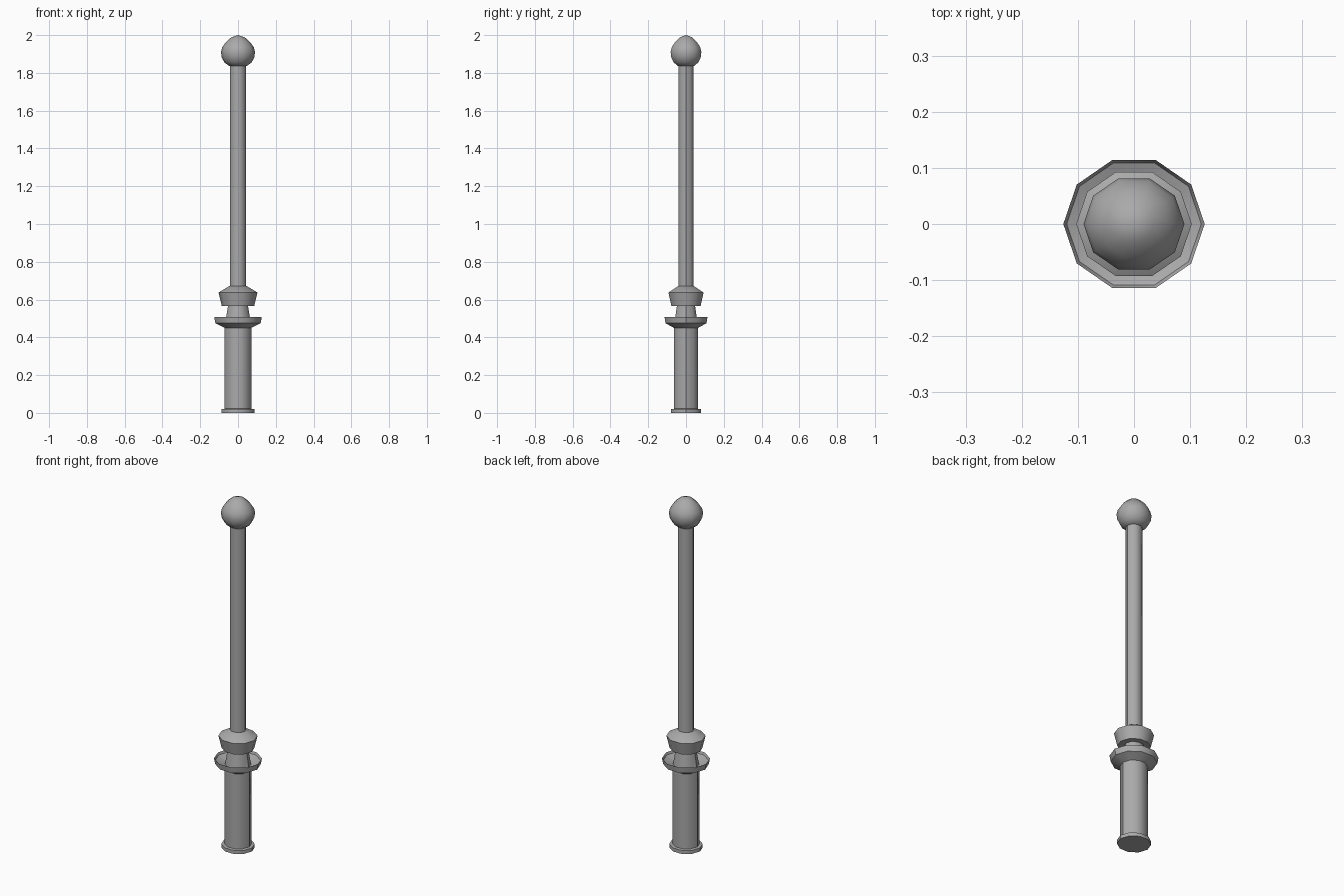
import bpy
import bmesh
from math import cos, sin, pi, radians

if "Cube" in bpy.data.objects:
    bpy.data.objects.remove(bpy.data.objects["Cube"])

SIDES = 10
DEPTH = 0.95  # the post is slightly shallower than wide

grey = bpy.data.materials.new("dark_grey")
grey.diffuse_color = (0.4, 0.4, 0.4, 1)
grey.use_nodes = True
grey.node_tree.nodes["Principled BSDF"].inputs["Base Color"].default_value = grey.diffuse_color


def lathe(name, profile, smooth_angle):
    """Revolve (radius, z) points into a closed ten-sided solid."""
    bm = bmesh.new()
    rings = []
    for r, z in profile:
        if r == 0:
            rings.append([bm.verts.new((0, 0, z))] * SIDES)
        else:
            rings.append([bm.verts.new((r * cos(2 * pi * i / SIDES),
                                        r * DEPTH * sin(2 * pi * i / SIDES), z))
                          for i in range(SIDES)])
    for low, high in zip(rings, rings[1:]):
        for i in range(SIDES):
            j = (i + 1) % SIDES
            bm.faces.new(dict.fromkeys((low[i], low[j], high[j], high[i])))
    for ring in (rings[0], rings[-1]):
        if len(set(ring)) > 1:
            bm.faces.new(ring)
    bmesh.ops.recalc_face_normals(bm, faces=bm.faces[:])
    mesh = bpy.data.meshes.new(name)
    bm.to_mesh(mesh)
    bm.free()
    mesh.materials.append(grey)
    obj = bpy.data.objects.new(name, mesh)
    bpy.context.collection.objects.link(obj)
    bpy.ops.object.select_all(action='DESELECT')
    obj.select_set(True)
    bpy.context.view_layer.objects.active = obj
    bpy.ops.object.shade_smooth_by_angle(angle=radians(smooth_angle))
    return obj


# Lower post: foot, column, dished flange, tapering neck, collar
lathe("lower_post", [
    (0.088, 0), (0.088, 0.02), (0.071, 0.022), (0.071, 0.45),
    (0.12, 0.475), (0.126, 0.508), (0.12, 0.495), (0.068, 0.475),
    (0.053, 0.567), (0.086, 0.567), (0.103, 0.637), (0.043, 0.673)], 37)

# Slim upper shaft
lathe("shaft", [(0.043, 0.673), (0.043, 1.838)], 37)

# Rounded, slightly pointed finial
lathe("finial", [
    (0.046, 1.836), (0.072, 1.855), (0.086, 1.882), (0.09, 1.91),
    (0.084, 1.935), (0.065, 1.962), (0.035, 1.989), (0, 2.0)], 60)
